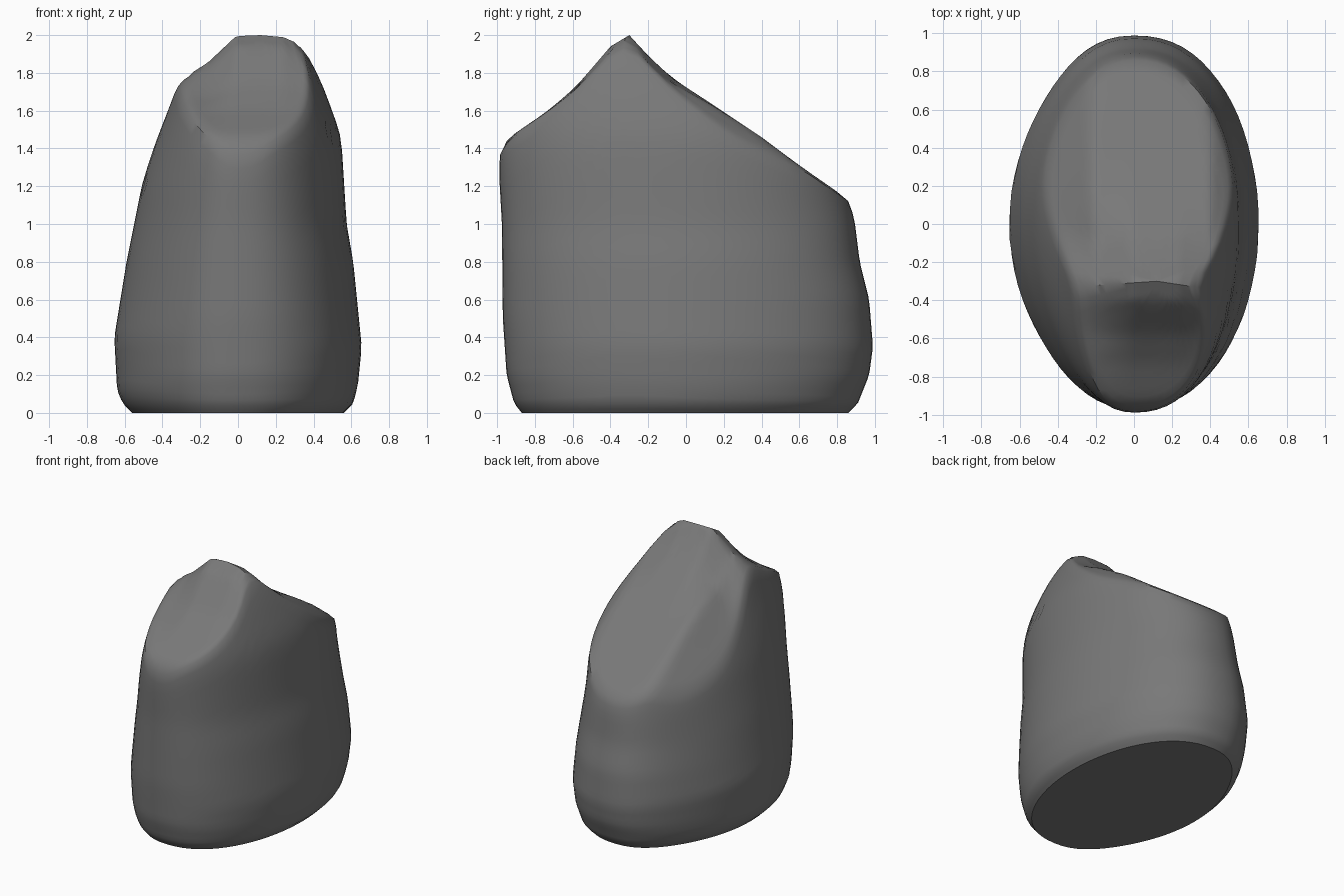
import bpy, bmesh, math

if "Cube" in bpy.data.objects:
    bpy.data.objects.remove(bpy.data.objects["Cube"])

# Silhouette profiles: (height, half extent) for each side
LEFT = [(0, .56), (.05, .61), (.12, .64), (.4, .655), (.8, .59), (1.2, .51), (1.4, .45), (1.6, .38), (1.75, .34), (2.1, .25)]
RIGHT = [(0, .56), (.05, .61), (.15, .635), (.35, .655), (.6, .63), (.8, .61), (1, .575), (1.4, .55), (1.5, .535), (1.8, .43), (1.97, .345), (2.1, .25)]
FRONT = [(0, .87), (.05, .91), (.2, .95), (.5, .97), (1, .975), (1.36, .995), (2.1, .97)]
BACK = [(0, .86), (.05, .91), (.2, .97), (.35, .99), (.6, .97), (.8, .92), (1, .895), (1.13, .87), (2.1, .8)]
# Top slope: (y, height)
CREST = [(-1, 1.35), (-.95, 1.45), (-.73, 1.6), (-.58, 1.73), (-.4, 1.94), (-.3, 2), (-.2, 1.89),
         (-.07, 1.77), (.13, 1.64), (.4, 1.46), (.6, 1.31), (.86, 1.13), (1, 1.03)]


def lerp(table, v):
    for (a, p), (b, q) in zip(table, table[1:]):
        if v <= b:
            return p + (q - p) * max(0, v - a) / (b - a)
    return table[-1][1]


def top(x, y):
    near = math.exp(-((y + .3) / .3) ** 2)
    back = (1 - near) * (y > -.3)
    # Left shoulder beside the peak: steep, then flatter
    left = near * (.9 * min(max(0, -x - .01), .15) + .6 * max(0, -x - .16))
    left += max(0, -x - .22) * 1.25 * back
    right = max(0, x - .24) * .35 * near + max(0, x - .4) * .8 * back
    return lerp(CREST, y) - left - right


def wall(a, z):
    c, s = math.cos(a), math.sin(a)
    # Left corners are a little flatter than the right ones
    k = 1 - (.045 if c < 0 else .005) * math.sin(2 * a) ** 2
    x = k * math.copysign(abs(c) ** .88, c) * lerp(RIGHT if c > 0 else LEFT, z)
    y = k * s * lerp(BACK if s > 0 else FRONT, z)
    return x, y


def rim_height(a):
    lo, hi = .6, 2.05
    for _ in range(30):
        m = (lo + hi) / 2
        if m < top(*wall(a, m)):
            lo = m
        else:
            hi = m
    return lo


N, ROWS, CAPS = 72, 26, 16
PEAK = (.12, -.3)
bm = bmesh.new()
angles = [2 * math.pi * i / N for i in range(N)]
rims = [rim_height(a) for a in angles]
rings = []
# Side wall
for r in range(ROWS + 1):
    t = (r / ROWS) ** 1.4
    rings.append([bm.verts.new((*wall(a, h * t), h * t)) for a, h in zip(angles, rims)])
# Sloped top running in to the peak
for r in range(1, CAPS):
    k = r / CAPS
    ring = []
    for v in rings[ROWS]:
        x = v.co.x + (PEAK[0] - v.co.x) * k
        y = v.co.y + (PEAK[1] - v.co.y) * k
        ring.append(bm.verts.new((x, y, top(x, y))))
    rings.append(ring)
for lower, upper in zip(rings, rings[1:]):
    for i in range(N):
        j = (i + 1) % N
        bm.faces.new((lower[i], lower[j], upper[j], upper[i]))
peak = bm.verts.new((*PEAK, 2))
for i in range(N):
    bm.faces.new((rings[-1][i], rings[-1][(i + 1) % N], peak))
# Flat base
bm.faces.new(rings[0][::-1])
# Worn rim
worn = [v for ring in rings[ROWS - 1:ROWS + 3] for v in ring]
for _ in range(2):
    bmesh.ops.smooth_vert(bm, verts=worn, factor=.4, use_axis_x=True, use_axis_y=True, use_axis_z=True)
bmesh.ops.recalc_face_normals(bm, faces=bm.faces)

mesh = bpy.data.meshes.new("boulder")
bm.to_mesh(mesh)
bm.free()
rock = bpy.data.objects.new("boulder", mesh)
bpy.context.collection.objects.link(rock)
# Dark grey stone
stone = bpy.data.materials.new("stone")
stone.diffuse_color = (.19, .19, .19, 1)
stone.use_nodes = True
stone.node_tree.nodes["Principled BSDF"].inputs["Base Color"].default_value = stone.diffuse_color
mesh.materials.append(stone)
bpy.context.view_layer.objects.active = rock
rock.select_set(True)
bpy.ops.object.shade_smooth_by_angle(angle=math.radians(40))
